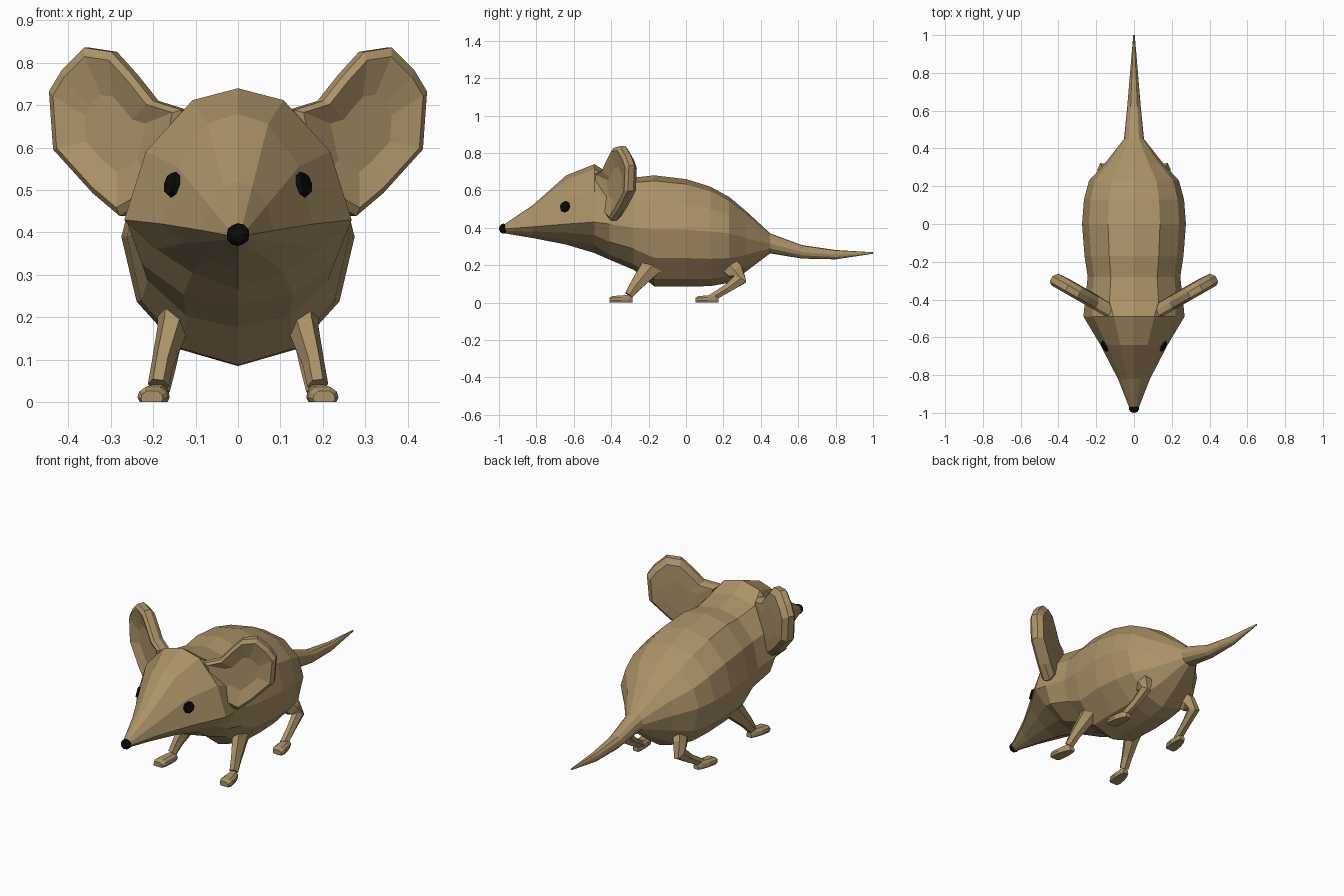
import bpy, bmesh, math
from mathutils import Vector
from mathutils.bvhtree import BVHTree

if "Cube" in bpy.data.objects:
    bpy.data.objects.remove(bpy.data.objects["Cube"])


def material(name, col):
    m = bpy.data.materials.new(name)
    m.diffuse_color = (*col, 1)
    m.use_nodes = True
    m.node_tree.nodes["Principled BSDF"].inputs["Base Color"].default_value = m.diffuse_color
    return m


FUR = material("tan fur", (0.41, 0.29, 0.14))
BLACK = material("black", (0.003, 0.003, 0.003))


def loft(rings, mirror=False, name="part", mat=FUR):
    """Skin a list of equal-length point rings, cap both ends."""
    bm = bmesh.new()
    vr = [[bm.verts.new(p) for p in r] for r in rings]
    n = len(vr[0])
    for a, b in zip(vr, vr[1:]):
        for i in range(n):
            j = (i + 1) % n
            bm.faces.new((a[i], a[j], b[j], b[i]))
    for r in (vr[0], vr[-1]):
        f = bm.faces.new(r)
        bmesh.ops.poke(bm, faces=[f])
    bmesh.ops.recalc_face_normals(bm, faces=bm.faces)
    return finish(bm, name, mat, mirror)


def finish(bm, name, mat, mirror=False):
    me = bpy.data.meshes.new(name)
    bm.to_mesh(me)
    bm.free()
    ob = bpy.data.objects.new(name, me)
    bpy.context.collection.objects.link(ob)
    me.materials.append(mat)
    if mirror:
        mod = ob.modifiers.new("mirror", 'MIRROR')
        mod.use_axis[0] = True
        mod.use_mirror_merge = False
    return ob


# Body, head and tail: one loft along y, 12 sided sections
ROUND = [(0, 1), (.5, .9), (.87, .52), (1, 0), (.87, -.5), (.5, -.87), (0, -1)]
HEAD = [(0, 1), (.40, .91), (.81, .52), (1, 0), (.72, -.42), (.40, -.76), (0, -1)]


def section(shape, y, w, top, mid, bot):
    half = [(w * x, mid + z * ((top - mid) if z > 0 else (mid - bot))) for x, z in shape]
    return [(x, y, z) for x, z in half] + [(-x, y, z) for x, z in half[-2:0:-1]]


head = [(-.98, .022, .413, .393, .372), (-.82, .085, .52, .405, .345),
        (-.64, .178, .68, .42, .31), (-.49, .268, .74, .43, .265)]
torso = [(-.41, .26, .69, .42, .23), (-.28, .245, .668, .40, .175),
         (-.17, .262, .68, .39, .087), (0, .275, .66, .39, .085),
         (.13, .265, .62, .38, .088), (.23, .238, .565, .37, .105),
         (.32, .155, .49, .345, .165), (.45, .053, .37, .315, .263),
         (.62, .036, .307, .27, .235), (.80, .021, .281, .256, .231),
         (1.0, .004, .269, .265, .261)]
body = loft([section(HEAD, *s) for s in head] + [section(ROUND, *s) for s in torso],
            name="body_and_tail")

# Nose tip
bm = bmesh.new()
bmesh.ops.create_icosphere(bm, subdivisions=2, radius=1)
bmesh.ops.scale(bm, vec=(.028, .024, .027), verts=bm.verts)
bmesh.ops.translate(bm, vec=(0, -.976, .395), verts=bm.verts)
finish(bm, "nose", BLACK)

# Eyes: low faceted buttons set along the head's surface
bm = bmesh.new()
bm.from_mesh(body.data)
pos, nrm, _, _ = BVHTree.FromBMesh(bm).find_nearest(Vector((.15, -.645, .512)))
bm.free()
bm = bmesh.new()
bmesh.ops.create_cone(bm, cap_ends=True, segments=8, radius1=.036, radius2=.026, depth=.024)
rot = nrm.to_track_quat('Z', 'Y').to_matrix()
bmesh.ops.rotate(bm, matrix=rot, verts=bm.verts)
bmesh.ops.translate(bm, vec=pos, verts=bm.verts)
finish(bm, "eyes", BLACK, True)

# Ears: cupped slabs on a slanted plane
outline = [(.12, .69), (.19, .712), (.24, .775), (.29, .83), (.355, .84), (.41, .785),
           (.44, .735), (.43, .595), (.335, .49), (.27, .435), (.16, .50)]
cx, cz = .29, .63


def ear_ring(scale, off):
    out = []
    for x, z in outline:
        x, z = cx + (x - cx) * scale, cz + (z - cz) * scale
        out.append((x + .4 * off, -.45 + (x - .15) * .57 - .86 * off, z))
    return out


loft([ear_ring(.45, -.045), ear_ring(.85, -.04), ear_ring(.98, -.012), ear_ring(.98, .022),
      ear_ring(.88, .036), ear_ring(.45, .012)], True, "ears")


# Legs: six sided tubes of (x, y, z, half width, half depth)
def limb(name, pts):
    rings = []
    for i, (x, y, z, a, b) in enumerate(pts):
        p, q = pts[max(i - 1, 0)], pts[min(i + 1, len(pts) - 1)]
        t = (Vector(q[:3]) - Vector(p[:3])).normalized()
        side = (Vector((1, 0, 0)) - t * t.x).normalized()
        up = t.cross(side)
        c = Vector((x, y, z))
        rings.append([c + side * a * math.cos(k * math.pi / 3) + up * b * math.sin(k * math.pi / 3)
                      for k in range(6)])
    loft(rings, True, name)


limb("front_legs", [(.135, -.14, .25, .055, .085), (.155, -.205, .17, .036, .056),
                    (.178, -.27, .09, .026, .036), (.188, -.305, .04, .025, .026)])
limb("hind_legs", [(.12, .22, .21, .04, .055), (.15, .265, .165, .034, .050),
                   (.165, .29, .125, .028, .040), (.172, .22, .075, .024, .026),
                   (.185, .135, .025, .024, .022)])


# Paws: chamfered blocks, flat on the ground, toes turned outward
def paw(name, y0):
    rings = []
    for x, dy, w, h in [(.203, 0, .026, .026), (.201, .018, .036, .035),
                        (.195, .065, .034, .038), (.188, .105, .025, .042), (.184, .125, .016, .026)]:
        rings.append([(x + w * sx, y0 + dy, h * sz) for sx, sz in
                      [(-.85, 0), (.85, 0), (1, .3), (.9, .7), (.5, 1), (-.5, 1), (-.9, .7), (-1, .3)]])
    loft(rings, True, name)


paw("front_paws", -.41)
paw("hind_paws", .05)
